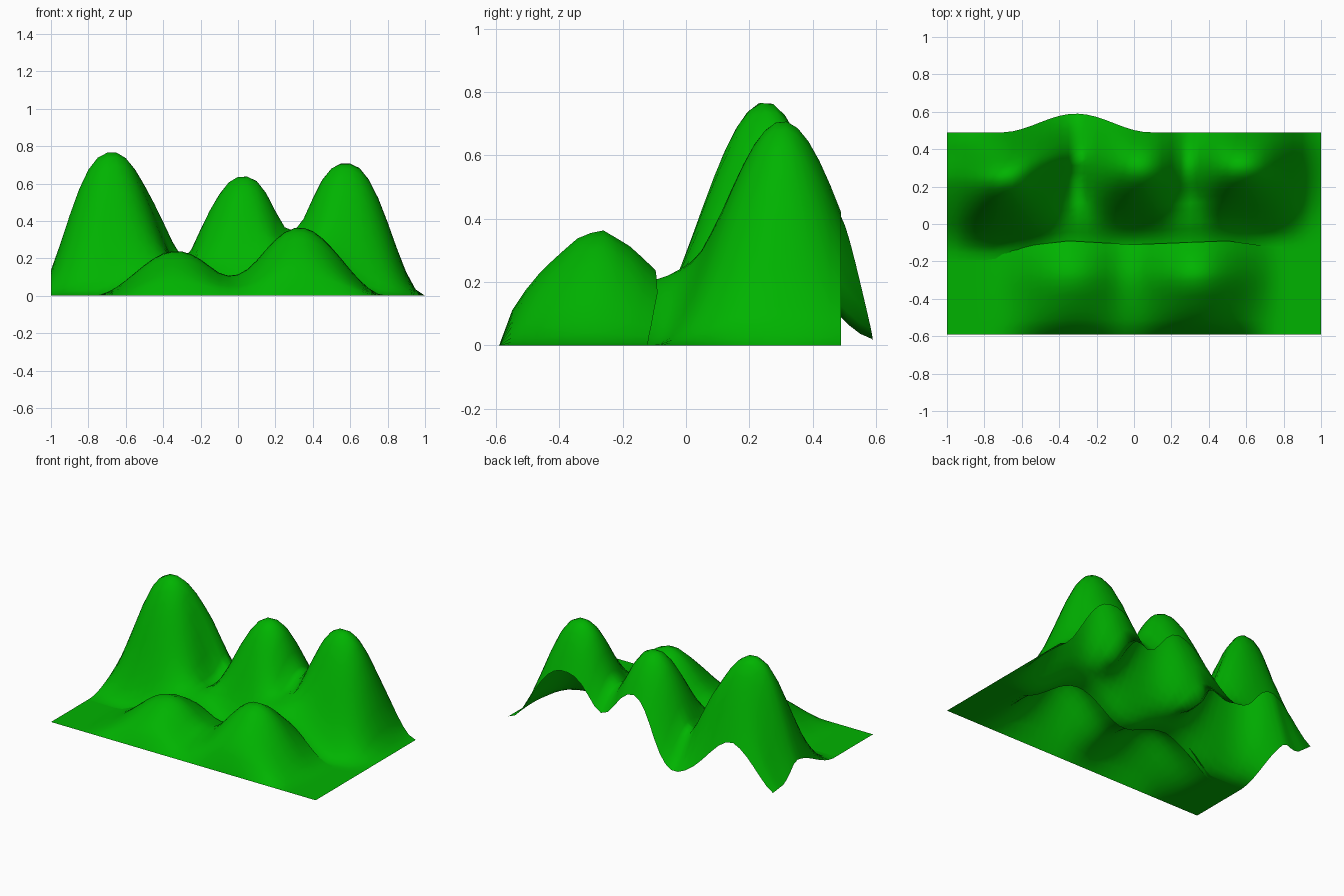
import bpy, math

if "Cube" in bpy.data.objects:
    bpy.data.objects.remove(bpy.data.objects["Cube"])


def lerp(points, t):
    """Piecewise linear profile lookup."""
    if t <= points[0][0]:
        return points[0][1]
    for (a, va), (b, vb) in zip(points, points[1:]):
        if t <= b:
            return va + (vb - va) * (t - a) / (b - a)
    return points[-1][1]


def bell(d, radius, power=1.0):
    """Rounded falloff: 1 at the centre, 0 at the radius; power > 1 fattens it."""
    return math.cos(min(abs(d) / radius, 1) ** power * math.pi / 2) ** 2


# Front hills: ridge height along x, and its share along y
def hill_ridge(x):
    return 0.24 * bell(x + 0.33, 0.45) + 0.365 * bell(x - 0.33, 0.47)


HILL_SIDE = [(-0.59, 0), (-0.55, 0.3), (-0.49, 0.55), (-0.41, 0.77), (-0.33, 0.96),
             (-0.26, 1), (-0.17, 0.85), (-0.08, 0.61)]
HILL_BACK = [(-1, -0.16), (-0.75, -0.165), (-0.6, -0.12), (-0.35, -0.09), (0, -0.11),
             (0.5, -0.09), (0.72, -0.12), (1, -0.12)]


def hill_height(x, y):
    return hill_ridge(x) * lerp(HILL_SIDE, y)


# Mountains: x, y, height, x radius, front radius, back radius
PEAKS = [(-0.68, 0.25, 0.77, 0.42, 0.43, 0.41),
         (0.03, 0.30, 0.64, 0.39, 0.44, 0.46),
         (0.575, 0.305, 0.71, 0.425, 0.42, 0.42)]
FOOTHILL = [(-0.2, 0.52), (-0.1, 0.57), (0, 0.63), (0.08, 0.5), (0.17, 0.18), (0.27, 0)]


def mountain_height(x, y):
    parts = [hill_ridge(x) * lerp(FOOTHILL, y)]
    for px, py, h, rx, rf, rb in PEAKS:
        if px < -0.5 and y > py:            # left mountain leans right at its back
            px += 0.45 * min(y - py, 0.12)
        parts.append(h * bell(x - px, rx, 1.2) * bell(y - py, rf if y < py else rb))
    z = sum(p ** 1.5 for p in parts) ** (1 / 1.5)
    # raised floor of the left valley
    return z + 0.1 * bell(x + 0.3, 0.25) * bell(y - 0.31, 0.4 if y < 0.31 else 0.27)


def sheet(name, nx, ny, front, back, height, mat):
    """Open terrain sheet between two edge curves."""
    verts, faces = [], []
    for j in range(ny + 1):
        for i in range(nx + 1):
            x = -1 + 2 * i / nx
            y = front(x) + (back(x) - front(x)) * j / ny
            verts.append((x, y, height(x, y)))
    w = nx + 1
    for j in range(ny):
        for i in range(nx):
            a = j * w + i
            faces.append((a, a + 1, a + w + 1, a + w))
    mesh = bpy.data.meshes.new(name)
    mesh.from_pydata(verts, [], faces)
    mesh.polygons.foreach_set("use_smooth", [True] * len(faces))
    mesh.materials.append(mat)
    ob = bpy.data.objects.new(name, mesh)
    bpy.context.collection.objects.link(ob)
    return ob


green = bpy.data.materials.new("grass_green")
green.diffuse_color = (0.0, 0.45, 0.0, 1)
green.use_nodes = True
green.node_tree.nodes["Principled BSDF"].inputs["Base Color"].default_value = green.diffuse_color

# Low hills in front, their back edge overhanging the mountain sheet
sheet("front_hills", 40, 12, lambda x: -0.59, lambda x: lerp(HILL_BACK, x),
      hill_height, green)

# Three mountains behind, with the valley bulging out at the back
sheet("back_mountains", 40, 18, lambda x: lerp(HILL_BACK, x) - 0.03,
      lambda x: 0.49 + 0.1 * bell(x + 0.31, 0.4), mountain_height, green)
